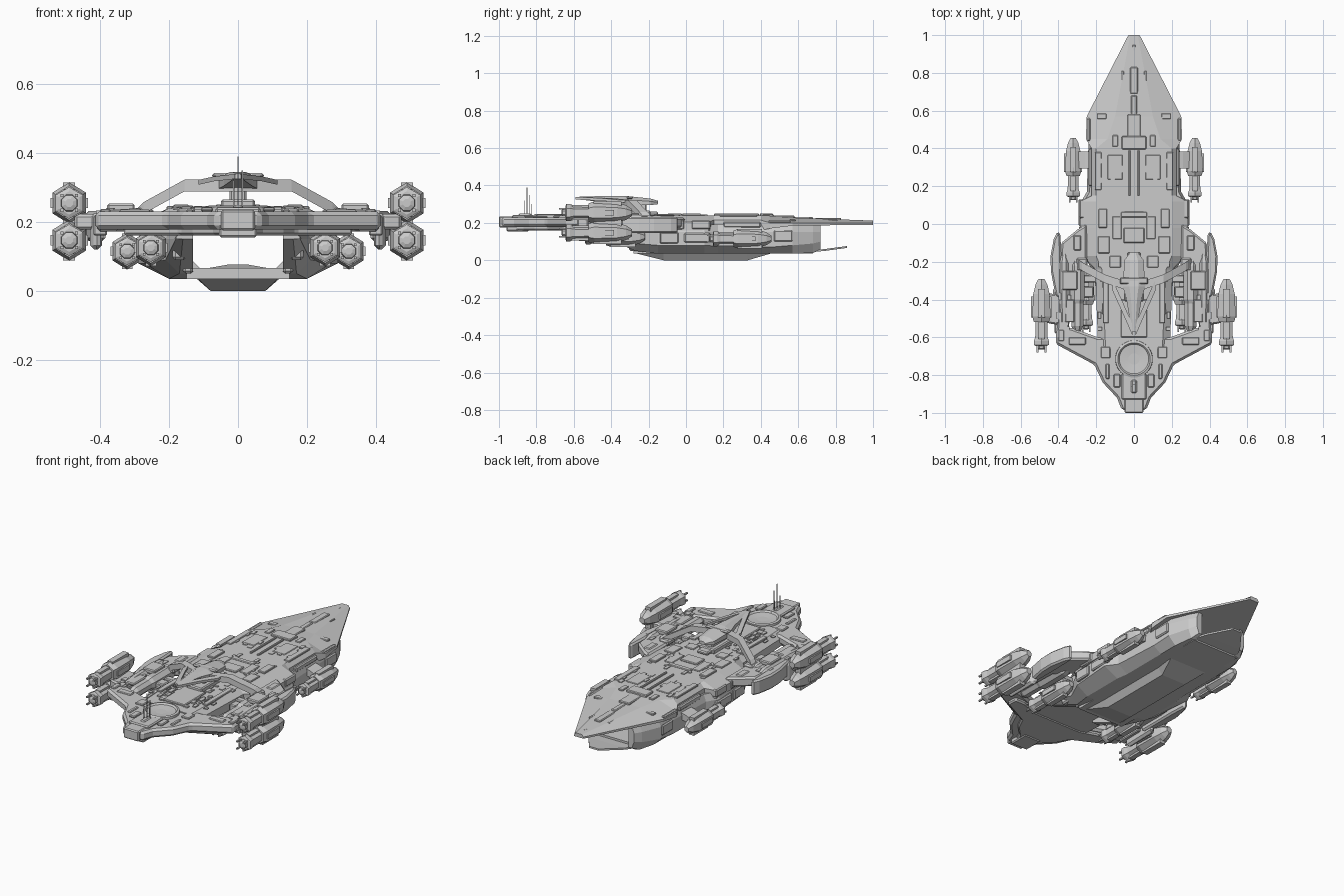
import bpy, bmesh, math, random
random.seed(7)


def finish(name, bm, mirror=False, bevel=0.0):
    bmesh.ops.recalc_face_normals(bm, faces=bm.faces)
    me = bpy.data.meshes.new(name)
    bm.to_mesh(me)
    bm.free()
    ob = bpy.data.objects.new(name, me)
    bpy.context.collection.objects.link(ob)
    if bevel:
        m = ob.modifiers.new("Bevel", 'BEVEL')
        m.width, m.segments, m.limit_method = bevel, 1, 'ANGLE'
    if mirror:
        m = ob.modifiers.new("Mirror", 'MIRROR')
        m.use_mirror_merge = False
    return ob


def add_loft(bm, rings):
    vs = [[bm.verts.new(p) for p in r] for r in rings]
    n = len(rings[0])
    for a, b in zip(vs, vs[1:]):
        for i in range(n):
            j = (i + 1) % n
            bm.faces.new((a[i], a[j], b[j], b[i]))
    bm.faces.new(vs[0])
    bm.faces.new(vs[-1])


def loft(name, rings, **kw):
    bm = bmesh.new()
    add_loft(bm, rings)
    return finish(name, bm, **kw)


def prism(name, pts, z0, z1, **kw):
    return loft(name, [[(x, y, z) for x, y in pts] for z in (z0, z1)], **kw)


def add_box(bm, c, s):
    (x, y, z), (a, b, h) = c, [v / 2 for v in s]
    add_loft(bm, [[(x - a, y - b, k), (x + a, y - b, k), (x + a, y + b, k), (x - a, y + b, k)]
                  for k in (z - h, z + h)])


def boxes(name, items, **kw):
    bm = bmesh.new()
    for c, s in items:
        add_box(bm, c, s)
    return finish(name, bm, **kw)


def beam(name, pts, w, h, **kw):
    # rectangular bar following a path; width is taken along y, height along z
    return loft(name, [[(x, y - w / 2, z - h / 2), (x, y + w / 2, z - h / 2),
                        (x, y + w / 2, z + h / 2), (x, y - w / 2, z + h / 2)] for x, y, z in pts], **kw)


def add_turned(bm, x, z, prof, n=6, sx=1.0, sz=1.0):
    add_loft(bm, [[(x + r * sx * math.cos(2 * math.pi * (i + .5) / n), y,
                    z + r * sz * math.sin(2 * math.pi * (i + .5) / n)) for i in range(n)] for y, r in prof])


# main deck: upper hull slab tapering to the pointed bow
deck = [(1, .03, .02, .19, .2, .212), (.57, .25, .1, .185, .2, .228), (.45, .255, .14, .17, .2, .238),
        (.40, .225, .2, .16, .215, .24), (.15, .225, .2, .16, .215, .24), (.12, .285, .2, .16, .205, .24),
        (-.02, .285, .2, .16, .205, .24), (-.17, .27, .2, .16, .205, .24), (-.24, .205, .17, .16, .21, .24),
        (-.66, .19, .15, .165, .21, .236)]
loft("main_deck", [[(-w, y, zb), (w, y, zb), (w, y, zm), (t, y, zt), (-t, y, zt), (-w, y, zm)]
                   for y, w, t, zb, zm, zt in deck])

# hull side walls either side of the open hangar: y, outer x, lower x, bottom z, chine z
side = [(-.5, .18, .16, .15, .16), (-.27, .21, .17, .05, .09), (-.15, .27, .2, .035, .08),
        (.1, .29, .2, .035, .08), (.17, .25, .19, .035, .075), (.45, .24, .19, .035, .07),
        (.57, .235, .19, .035, .08), (.68, .19, .17, .04, .09), (.72, .165, .15, .06, .1)]
loft("hull_side", [[(.13, y, .185), (.13, y, zb), (lx, y, zb), (ox, y, zc), (ox, y, .15), (ox - .015, y, .19)]
                   for y, ox, lx, zb, zc in side], mirror=True)

# hangar floor with chamfered corners, loading ramp and keel
boxes("hangar_floor", [((0, .2, .0505), (.3, .96, .031))])
loft("floor_chamfer", [[(.135, y, .06), (.105, y, .06), (.135, y, .09)] for y in (-.27, .68)], mirror=True)
loft("bow_ramp", [[(-w, y, z), (w, y, z), (w, y, z + .01), (-w, y, z + .01)]
                  for y, w, z in [(.66, .155, .042), (.74, .12, .05), (.86, .03, .066)]])
loft("keel", [[(-b, y, zb), (b, y, zb), (t, y, .045), (-t, y, .045)] for y, b, t, zb in
              [(-.28, .12, .13, .04), (-.12, .08, .115, 0), (.33, .08, .115, 0), (.45, .12, .13, .035)]])
boxes("belly_hatch", [((0, .12, .001), (.09, .12, .002)), ((0, -.02, .002), (.05, .06, .002))])
boxes("hangar_door_frame", [((.145, -.28, .11), (.03, .05, .12)), ((.17, -.33, .13), (.04, .1, .08)),
                            ((.145, .66, .11), (.03, .06, .12))], mirror=True, bevel=.008)

# side hull armour and bays
boxes("side_armour", [((.285, .06, .12), (.02, .14, .05)), ((.275, -.09, .12), (.03, .1, .06)),
                      ((.24, .52, .13), (.015, .1, .06)), ((.255, .08, .19), (.07, .1, .045)),
                      ((.255, -.06, .19), (.07, .1, .05)), ((.24, .5, .205), (.02, .12, .015)),
                      ((.225, .3, .19), (.03, .2, .03))], mirror=True, bevel=.006)

# stern platform with swept arms to the outer booms
half = [(.19, -.6), (.33, -.55), (.41, -.55), (.415, -.635), (.21, -.745), (.165, -.84),
        (.09, -.92), (.065, -.985)]
full = half + [(-x, y) for x, y in reversed(half)]
prism("stern_platform", full, .178, .23, bevel=.012)
prism("stern_underside", [(x * .8, -.72 + (y + .72) * .75) for x, y in full], .16, .19, bevel=.008)
boxes("stern_tail", [((0, -.95, .205), (.1, .1, .06)), ((0, -.86, .215), (.13, .14, .055)),
                     ((0, -.86, .243), (.03, .07, .012)), ((0, -.9, .17), (.11, .12, .03))], bevel=.008)
boxes("stern_details", [((.09, -.83, .236), (.035, .07, .012)), ((.15, -.68, .233), (.05, .06, .012)),
                        ((.3, -.62, .231), (.09, .04, .01)), ((.385, -.59, .232), (.03, .06, .012)),
                        ((.14, -.78, .232), (.02, .08, .01))], mirror=True, bevel=.004)

# round landing dish on the stern
bm = bmesh.new()
prof = [(.1, .222), (.098, .243), (.086, .247), (.078, .238), (.03, .234)]
add_loft(bm, [[(r * math.cos(a * math.pi / 20), -.715 + r * math.sin(a * math.pi / 20), z) for a in range(40)]
              for r, z in prof])
finish("landing_dish", bm)

# antenna masts
bm = bmesh.new()
for x, y, top in [(0, -.85, .39), (.012, -.838, .35), (-.012, -.862, .32), (0, -.825, .3)]:
    add_box(bm, (x, y, (top + .23) / 2), (.004, .004, top - .23))
finish("antenna_masts", bm)

# outer booms, shoulder blades and inner engine housings
prism("outer_boom", [(.25, 0), (.3, -.03), (.385, -.1), (.4, -.3), (.41, -.6), (.345, -.6),
                     (.335, -.27), (.25, -.19)], .172, .228, mirror=True, bevel=.01)
prism("shoulder_blade", [(.39, -.05), (.405, -.04), (.425, -.08), (.442, -.17), (.44, -.25), (.415, -.38),
                         (.385, -.4), (.385, -.15)], .145, .232, mirror=True, bevel=.01)
bm = bmesh.new()
add_turned(bm, .3, .2, [(-.18, .025), (-.22, .042), (-.4, .042), (-.42, .034), (-.54, .034), (-.57, .02)], 8)
add_turned(bm, .37, .215, [(-.16, .015), (-.2, .028), (-.42, .028), (-.52, .02)], 8)
finish("boom_engine", bm, mirror=True)
boxes("boom_details", [((.34, -.3, .24), (.08, .1, .026)), ((.34, -.46, .23), (.05, .12, .016)),
                       ((.4, -.5, .19), (.04, .16, .06)), ((.3, -.1, .228), (.04, .08, .01)),
                       ((.26, -.36, .19), (.09, .06, .04)), ((.23, -.29, .19), (.12, .04, .03))],
      mirror=True, bevel=.006)

# pylons carrying the pods
beam("stern_pod_pylon", [(.39, -.45, .205), (.43, -.45, .2), (.475, -.44, .2)], .16, .045,
     mirror=True, bevel=.008)
loft("pod_bracket", [[(x, y, z) for x, y in [(.4, -.55), (.43, -.53), (.43, -.34), (.395, -.32)]]
                     for z in (.12, .225)], mirror=True, bevel=.012)
beam("bow_pod_pylon", [(.21, .34, .15), (.26, .34, .14), (.31, .34, .12)], .09, .04, mirror=True)


def pod(name, x, z, y, s):
    # engine pod: body, collar, narrow tail, nozzle prongs and armour strips
    bm = bmesh.new()
    P = lambda pr: [(y + a * s, r * s) for a, r in pr]
    add_turned(bm, x, z, P([(.2, .018), (.17, .036), (.12, .05), (0, .056), (-.03, .046)]), 6, 1, 1.08)
    add_turned(bm, x, z, P([(0, .036), (-.11, .038), (-.13, .046), (-.15, .046), (-.155, .034)]), 6)
    add_turned(bm, x, z, P([(-.14, .028), (-.17, .024), (-.175, .012)]), 8)
    for i in range(4):
        a = math.pi / 4 + i * math.pi / 2
        add_box(bm, (x + .03 * s * math.cos(a), y - .155 * s, z + .03 * s * math.sin(a)),
                (.009 * s, .07 * s, .009 * s))
    add_box(bm, (x, y + .07 * s, z), (.035 * s, .15 * s, .118 * s))
    add_box(bm, (x, y + .05 * s, z), (.108 * s, .11 * s, .03 * s))
    add_box(bm, (x, y - .07 * s, z), (.03 * s, .1 * s, .08 * s))
    finish(name, bm, mirror=True)


pod("stern_pod_upper", .49, .255, -.49, 1)
pod("stern_pod_lower", .49, .147, -.49, 1)
pod("bow_pod", .322, .115, .28, .88)
pod("inner_boom_pod", .253, .125, -.4, .9)

# raised command bridge on an arch over the deck
loft("bridge_hull", [[(-w, y, z0), (w, y, z0), (w, y, zm), (w * .4, y, z1), (-w * .4, y, z1), (-w, y, zm)]
                     for y, w, z0, zm, z1 in [(-.15, .02, .3, .31, .318), (-.19, .05, .295, .315, .33),
                                              (-.33, .06, .295, .325, .345), (-.4, .04, .305, .33, .345),
                                              (-.57, .012, .325, .335, .34)]])
boxes("bridge_pylon", [((0, -.28, .27), (.05, .14, .07)), ((0, -.3, .25), (.1, .22, .03)),
                       ((0, -.2, .25), (.07, .1, .02)), ((0, -.3, .335), (.15, .035, .014))], bevel=.006)
beam("bridge_arch", [(0, -.34, .306), (.155, -.29, .306), (.275, -.225, .24), (.295, -.21, .22)],
     .045, .034, mirror=True)
beam("bridge_brace", [(.115, -.32, .315), (.07, -.42, .325), (.008, -.56, .332)], .06, .014, mirror=True)
boxes("arch_foot", [((.275, -.215, .225), (.06, .07, .03))], mirror=True, bevel=.008)

# deck fittings: spine rails, intake, hatches, launch bays
boxes("deck_spine", [((0, .43, .236), (.13, .07, .03)), ((0, .52, .228), (.07, .12, .022)),
                     ((0, .76, .216), (.04, .14, .022)), ((0, .62, .22), (.03, .12, .022)),
                     ((0, -.06, .243), (.11, .08, .012)), ((0, .05, .242), (.14, .03, .008)),
                     ((0, -.5, .24), (.14, .2, .014)), ((0, .9, .208), (.02, .1, .014))], bevel=.005)
boxes("deck_fittings", [((.024, .27, .243), (.012, .24, .012)), ((.165, .03, .243), (.045, .1, .014)),
                        ((.16, -.11, .243), (.06, .09, .01)), ((.19, .28, .24), (.035, .2, .012)),
                        ((.1, .3, .242), (.08, .13, .006)), ((.09, -.02, .242), (.05, .12, .007)),
                        ((.06, .76, .213), (.015, .1, .016)), ((.1, .44, .238), (.03, .06, .014)),
                        ((.17, .57, .215), (.05, .03, .012)), ((.15, -.4, .24), (.03, .25, .012)),
                        ((.1, -.2, .242), (.06, .06, .008))], mirror=True, bevel=.004)

# small plating scattered over deck and booms
bm = bmesh.new()
for _ in range(60):
    add_box(bm, (random.uniform(.05, .185), random.uniform(-.6, .39), .24),
            (random.uniform(.008, .025), random.uniform(.01, .04), random.uniform(.004, .01)))
for _ in range(14):
    add_box(bm, (random.uniform(.34, .4), random.uniform(-.58, -.15), .229),
            (random.uniform(.01, .03), random.uniform(.02, .05), random.uniform(.006, .012)))
finish("deck_plating", bm, mirror=True)
